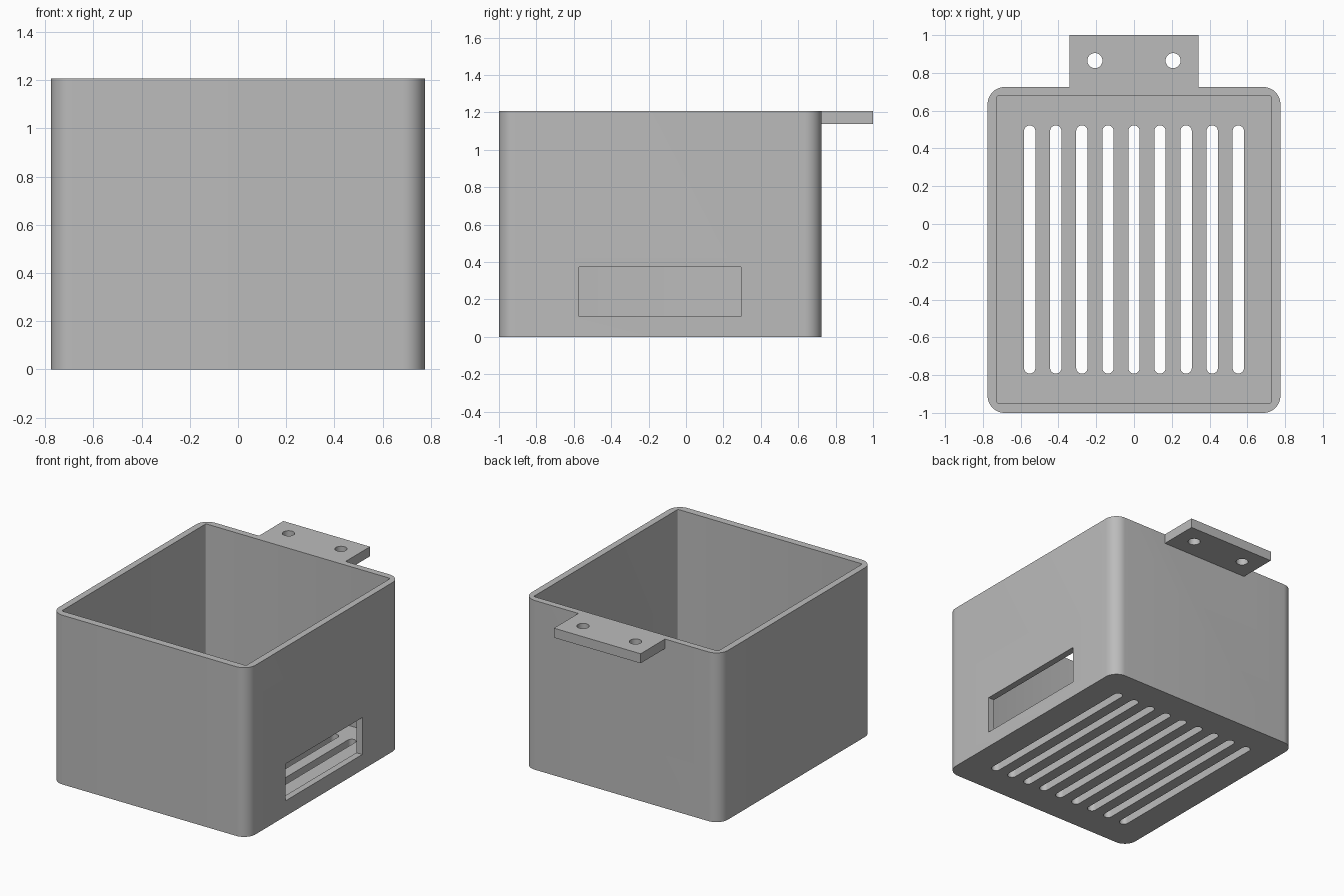
import bpy, bmesh
from math import sin, cos, pi, radians

cube = bpy.data.objects.get("Cube")
if cube:
    bpy.data.objects.remove(cube, do_unlink=True)

gray = bpy.data.materials.new("plain gray")
gray.use_nodes = True
GRAY = (0.5, 0.5, 0.5, 1)
gray.diffuse_color = GRAY
gray.node_tree.nodes["Principled BSDF"].inputs["Base Color"].default_value = GRAY

HEIGHT, FLOOR, WALL = 1.207, 0.07, 0.047
HALF_X, FRONT, BACK = 0.775, -1.0, 0.725


def rounded_prism(name, x0, x1, y0, y1, z0, z1, radius=0, steps=8):
    """Upright prism with a rounded rectangular outline."""
    points = []
    corners = [(x1, y1, -1, -1), (x0, y1, 1, -1), (x0, y0, 1, 1), (x1, y0, -1, 1)]
    for quarter, (x, y, sx, sy) in enumerate(corners):
        for i in range(steps + 1 if radius else 1):
            a = (quarter + i / steps) * pi / 2
            points.append((x + radius * (sx + cos(a)), y + radius * (sy + sin(a)), z0))
    bm = bmesh.new()
    base = bm.faces.new([bm.verts.new(p) for p in points])
    top = bmesh.ops.extrude_face_region(bm, geom=[base])["geom"]
    bmesh.ops.translate(bm, vec=(0, 0, z1 - z0),
                        verts=[v for v in top if isinstance(v, bmesh.types.BMVert)])
    # round slots and holes have coincident points where their corners meet
    bmesh.ops.remove_doubles(bm, verts=bm.verts, dist=1e-5)
    bmesh.ops.recalc_face_normals(bm, faces=bm.faces)
    mesh = bpy.data.meshes.new(name)
    bm.to_mesh(mesh)
    bm.free()
    mesh.materials.append(gray)
    obj = bpy.data.objects.new(name, mesh)
    bpy.context.collection.objects.link(obj)
    return obj


def combine(target, tool, operation):
    """Apply a boolean and discard the tool."""
    mod = target.modifiers.new(tool.name, "BOOLEAN")
    mod.operation, mod.solver, mod.object = operation, "EXACT", tool
    bpy.context.view_layer.objects.active = target
    bpy.ops.object.modifier_apply(modifier=mod.name)
    bpy.data.objects.remove(tool, do_unlink=True)


# outer body with rounded upright corners
box = rounded_prism("vented_box", -HALF_X, HALF_X, FRONT, BACK, 0, HEIGHT, 0.09, 12)

# mounting tab at the top of the back wall
tab = rounded_prism("mounting_tab", -0.342, 0.342, BACK - 0.025, 1, HEIGHT - 0.068, HEIGHT)
combine(box, tab, "UNION")

# open cavity
cavity = rounded_prism("cavity", -HALF_X + WALL, HALF_X - WALL, FRONT + WALL + 0.005,
                       BACK - WALL, FLOOR, HEIGHT + 0.1, 0.01, 4)
combine(box, cavity, "DIFFERENCE")

# window in the left wall
window = rounded_prism("window", 0.65, 0.85, -0.573, 0.294, 0.11, 0.373)
combine(box, window, "DIFFERENCE")

# screw holes through the tab
for x in (-0.207, 0.207):
    hole = rounded_prism("screw_hole", x - 0.04, x + 0.04, 0.825, 0.905, 1, 1.4, 0.04)
    combine(box, hole, "DIFFERENCE")

# row of vent slots through the floor
for i in range(-4, 5):
    x = i * 0.138
    slot = rounded_prism("vent_slot", x - 0.03, x + 0.03, -0.792, 0.522, -0.1, 0.15, 0.03)
    combine(box, slot, "DIFFERENCE")

# smooth the rounded corners, keep the edges crisp
bpy.ops.object.select_all(action="DESELECT")
box.select_set(True)
bpy.context.view_layer.objects.active = box
bpy.ops.object.shade_smooth_by_angle(angle=radians(30))
